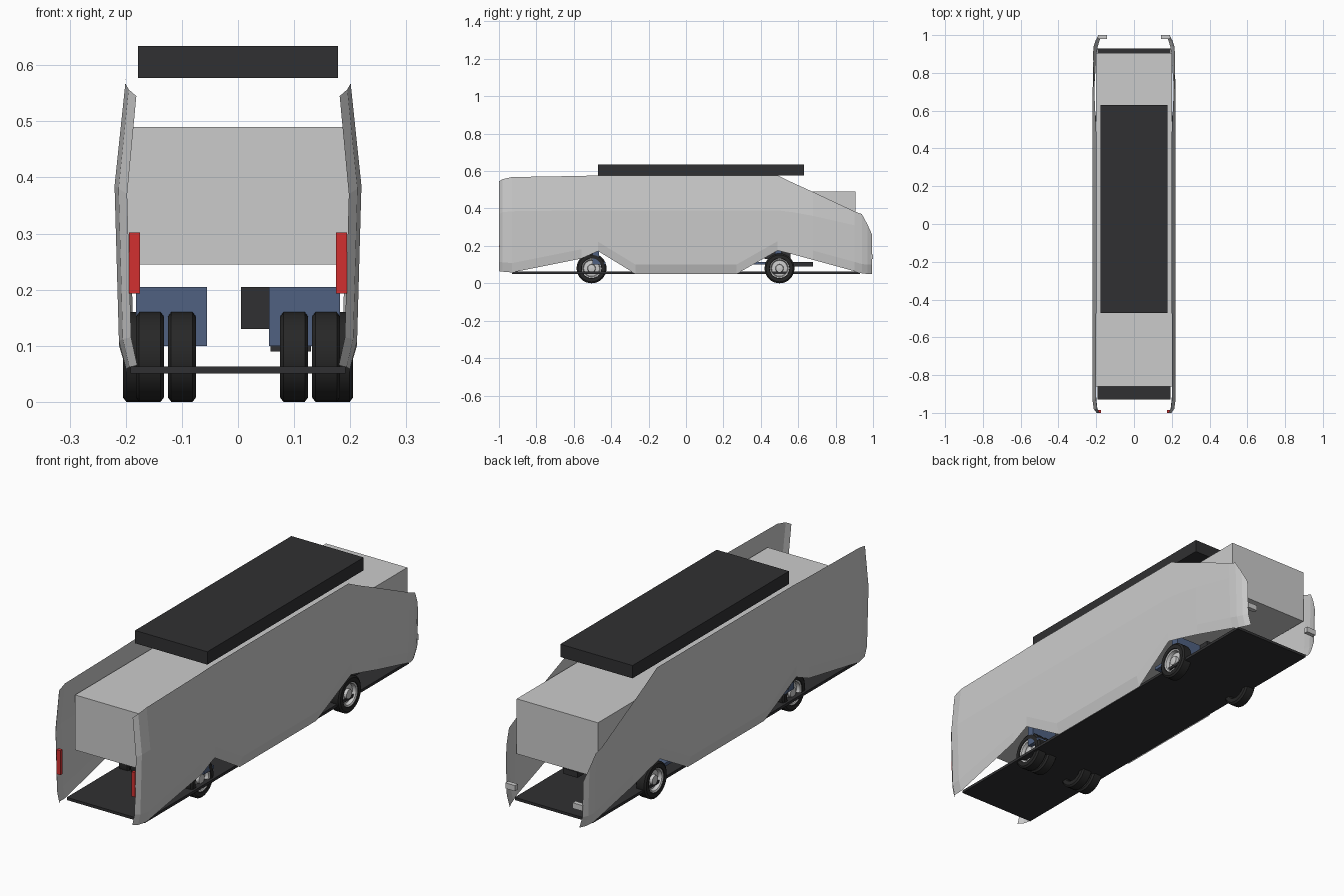
import bpy, math

if "Cube" in bpy.data.objects:
    bpy.data.objects.remove(bpy.data.objects["Cube"])


def mat(name, rgb):
    m = bpy.data.materials.new(name)
    m.diffuse_color = (*rgb, 1)
    m.use_nodes = True
    m.node_tree.nodes["Principled BSDF"].inputs["Base Color"].default_value = m.diffuse_color
    return m


DARK = mat("dark", (0.03, 0.03, 0.032))
RUBBER = mat("rubber", (0.02, 0.02, 0.02))
RED = mat("red", (0.65, 0.03, 0.03))
BLUE = mat("blue", (0.08, 0.12, 0.22))


def mesh(name, verts, faces, material=None, smooth=False):
    me = bpy.data.meshes.new(name)
    me.from_pydata(verts, [], faces)
    me.update()
    ob = bpy.data.objects.new(name, me)
    bpy.context.collection.objects.link(ob)
    if material:
        me.materials.append(material)
    if smooth:
        bpy.ops.object.select_all(action='DESELECT')
        ob.select_set(True)
        bpy.context.view_layer.objects.active = ob
        bpy.ops.object.shade_smooth_by_angle(angle=math.radians(35))
    return ob


def box(name, x, y, z, material=None):
    v = [(a, b, c) for a in x for b in y for c in z]
    f = [(0, 1, 3, 2), (4, 6, 7, 5), (0, 4, 5, 1),
         (2, 3, 7, 6), (0, 2, 6, 4), (1, 5, 7, 3)]
    return mesh(name, v, f, material)


def mirror_box(name, x, y, z, material=None):
    box(name + "_right", x, y, z, material)
    box(name + "_left", (-x[1], -x[0]), y, z, material)


def lathe(name, profile, center, side, material=None, closed=False, n=32):
    # revolve (offset along x, radius) points around the wheel axis
    cx, cy, cz = center
    v, f, m = [], [], len(profile)
    for i in range(n):
        a = 2 * math.pi * i / n
        for d, r in profile:
            v.append((cx + side * d, cy + r * math.cos(a), cz + r * math.sin(a)))
    for i in range(n):
        j = (i + 1) % n
        for k in range(m if closed else m - 1):
            l = (k + 1) % m
            q = (i * m + k, i * m + l, j * m + l, j * m + k)
            f.append(q if side > 0 else q[::-1])
    return mesh(name, v, f, material, True)


# outer side panels: y, bottom z, belt z, top z, inset at the ends
STATIONS = [
    (-1.0, .065, .37, .545, .022), (-.98, .062, .38, .557, .007),
    (-.93, .058, .385, .568, 0), (-.56, .132, .39, .574, 0),
    (-.47, .172, .39, .577, 0), (-.27, .05, .39, .577, 0),
    (.27, .05, .39, .577, 0), (.49, .175, .39, .577, 0),
    (.57, .155, .38, .538, 0), (.68, .125, .36, .488, 0),
    (.90, .065, .31, .385, .003), (.94, .053, .29, .37, .006),
    (.97, .05, .26, .315, .014), (.995, .05, .22, .26, .026)]


def section_x(z):
    if z > .385:
        return .22 - (z - .385) * .105
    return .212 + .008 * (z - .1) / .285 if z > .1 else .197 + .015 * (z - .05) / .05


for label, s in (("right", 1), ("left", -1)):
    v, f = [], []
    for y, zb, zm, zt, inset in STATIONS:
        for z in (zb, zb + .05, zm, zt):
            v.append((s * (section_x(z) - inset), y, z))
    for i in range(len(STATIONS) - 1):
        for k in range(3):
            a = i * 4 + k
            q = (a, a + 4, a + 5, a + 1)
            f.append(q if s > 0 else q[::-1])
    mesh("side_panel_" + label, v, f)

# cabin box, roof pack and floor plate
box("cabin_box", (-.2, .2), (-.86, .905), (.245, .49))
box("roof_pack", (-.178, .178), (-.47, .63), (.577, .634), DARK)
box("floor_plate", (-.192, .192), (-.93, .93), (.051, .063), DARK)

# lamps
mirror_box("red_lamp", (.175, .194), (-1.0, -.985), (.193, .302), RED)
mirror_box("small_lamp", (.142, .19), (.98, 1.0), (.13, .155))

# wheels: pairs at the front axle, singles at the rear axle
TYRE = [(-.025, .054), (-.025, .072), (-.019, .08), (.019, .08),
        (.025, .072), (.025, .054), (.018, .05), (-.018, .05)]
RIM = [(.023, .054), (.019, .046), (.004, .042), (.006, .022),
       (.018, .02), (.02, 0)]
for label, s in (("right", 1), ("left", -1)):
    for part, x, y in (("front_outer", .157, -.505), ("front_inner", .1, -.505),
                       ("rear", .18, .5)):
        c = (s * x, y, .08)
        lathe(f"{part}_tyre_{label}", TYRE, c, s, RUBBER, True)
        lathe(f"{part}_rim_{label}", RIM, c, s)

# suspension frames and drive units
mirror_box("front_frame", (.055, .182), (-.5, -.465), (.115, .205), BLUE)
mirror_box("front_arm", (.055, .182), (-.5, -.43), (.1, .115), BLUE)
mirror_box("rear_frame", (.055, .182), (.475, .51), (.115, .205), BLUE)
mirror_box("rear_arm", (.055, .182), (.36, .5), (.1, .115), BLUE)
box("drive_unit", (.005, .055), (.42, .56), (.13, .205), DARK)
box("drive_bracket", (.058, .13), (.56, .68), (.09, .115), DARK)
